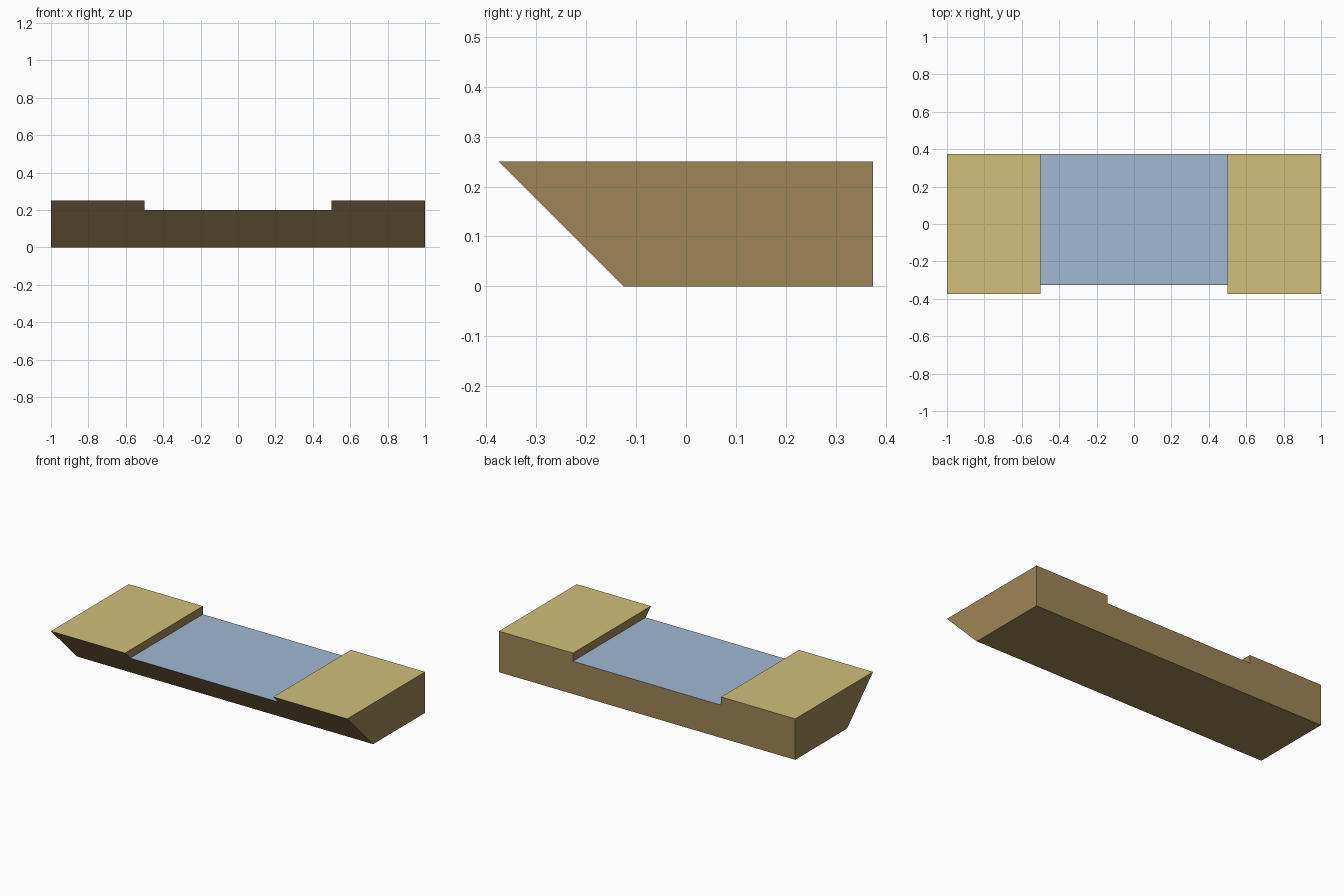
import bpy
import bmesh

cube = bpy.data.objects.get("Cube")
if cube:
    bpy.data.objects.remove(cube, do_unlink=True)


def make_material(name, rgb):
    mat = bpy.data.materials.new(name)
    mat.use_nodes = True
    color = (*rgb, 1.0)
    mat.diffuse_color = color
    mat.node_tree.nodes["Principled BSDF"].inputs["Base Color"].default_value = color
    return mat


brown = make_material("earth brown", (0.34, 0.235, 0.092))
tan = make_material("sand tan", (0.64, 0.52, 0.197))
blue = make_material("water blue", (0.355, 0.485, 0.645))

TOP, WATER = 0.25, 0.20      # bank and channel heights
BACK, TOE = 0.375, -0.125    # back face, and lower edge of the sloping front
END, BANK = 1.0, 0.5         # outer end and inner bank edge

# Front outline: right half, then mirrored to the left
half = [(END, 0), (END, TOP), (BANK, TOP), (BANK, WATER)]
outline = half + [(-x, z) for x, z in reversed(half)]

bm = bmesh.new()
front = [bm.verts.new((x, TOE - z, z)) for x, z in outline]
back = [bm.verts.new((x, BACK, z)) for x, z in outline]
bm.faces.new(front)
bm.faces.new(list(reversed(back)))
for i in range(len(outline)):
    j = (i + 1) % len(outline)
    bm.faces.new((front[i], front[j], back[j], back[i]))
bmesh.ops.recalc_face_normals(bm, faces=bm.faces)

# Upward faces: sand on the banks, water in the channel
for face in bm.faces:
    if face.normal.z > 0.9:
        face.material_index = 1 if face.calc_center_median().z > (TOP + WATER) / 2 else 2

mesh = bpy.data.meshes.new("river_bank_tile")
bm.to_mesh(mesh)
bm.free()
for mat in (brown, tan, blue):
    mesh.materials.append(mat)
tile = bpy.data.objects.new("river_bank_tile", mesh)
bpy.context.collection.objects.link(tile)
